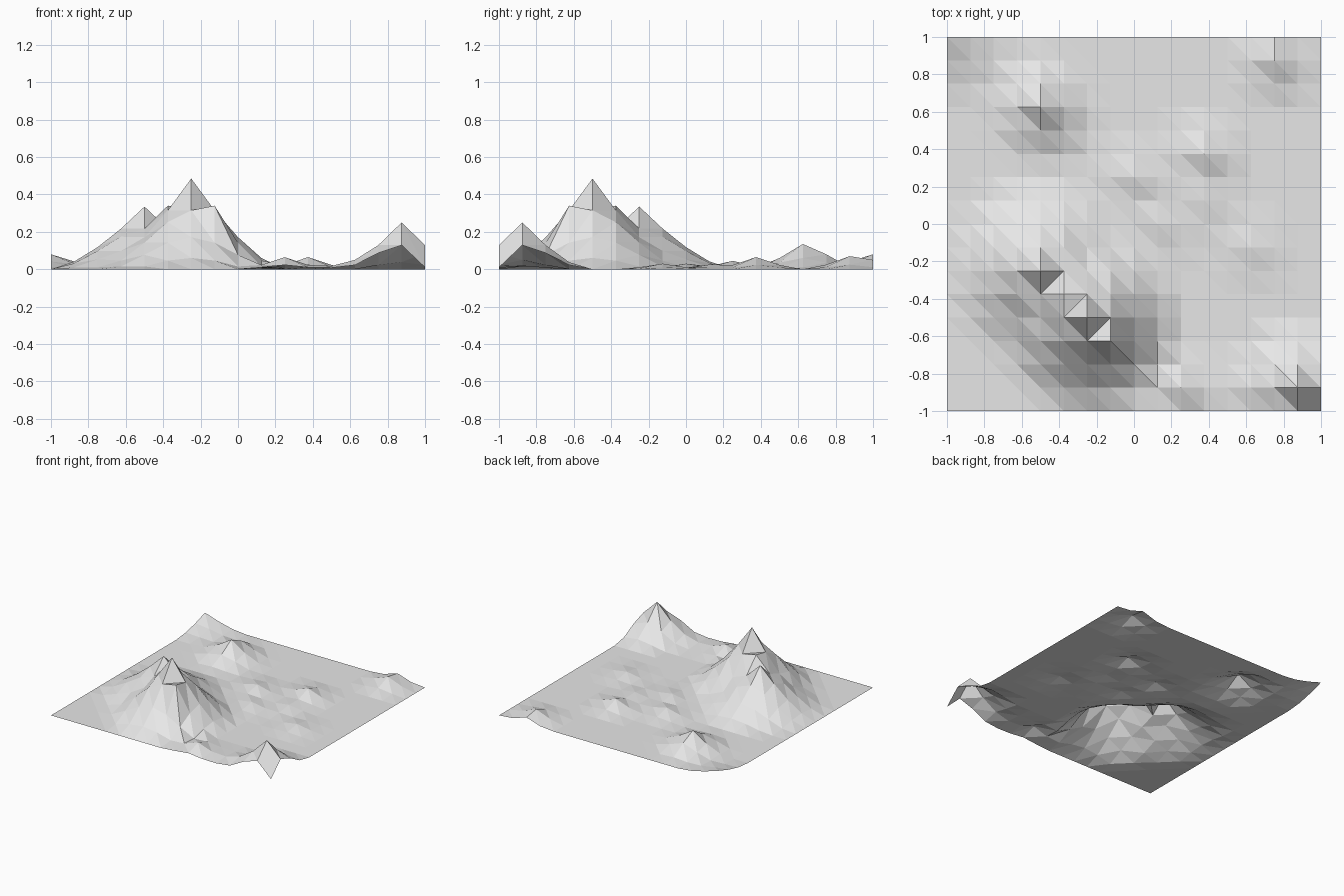
import bpy
import bmesh
from math import hypot

if "Cube" in bpy.data.objects:
    bpy.data.objects.remove(bpy.data.objects["Cube"], do_unlink=True)

CELLS = 16
STEP = 2 / CELLS

# Hills: x, y, height, radius
hills = [
    (-.25, -.5, .485, .5),       # main summit
    (-.5, -.25, .335, .5),       # second summit
    (.875, -.875, .25, .35),     # corner peak
    (-.5, .625, .135, .3),       # back mound
    (-1, 1, .08, .35),           # raised corner
    (.75, .875, .07, .25),
    (.375, .375, .065, .25),
    (.25, -.875, .065, .25),
    (.625, -.875, .05, .25),
    (0, .25, .045, .25),
    (.125, 0, .03, .25),
    (.625, -.125, .03, .25),
    (.375, .125, .025, .25),
]

# Single points pulled up or down after the hills
spikes = {
    (-.375, -.375): .34,
    (-.125, -.625): .34,
    (1, -1): .01,
    (-.5, .75): .08,
    (.75, 1): .05,
}


def height(x, y):
    if (x, y) in spikes:
        return spikes[x, y]
    return max(h * max(0, 1 - hypot(x - hx, y - hy) / r) ** 1.5
               for hx, hy, h, r in hills)


# Terrain sheet: a square grid split into triangles
bm = bmesh.new()
rows = []
for j in range(CELLS + 1):
    row = []
    for i in range(CELLS + 1):
        x, y = i * STEP - 1, j * STEP - 1
        row.append(bm.verts.new((x, y, height(x, y))))
    rows.append(row)

for j in range(CELLS):
    for i in range(CELLS):
        bl, br = rows[j][i:i + 2]
        tl, tr = rows[j + 1][i:i + 2]
        # Sharp folds take the other diagonal
        fold = tl.co.z + br.co.z - bl.co.z - tr.co.z
        if abs(fold) > .14:
            tris = (bl, br, tr), (bl, tr, tl)
        else:
            tris = (tl, bl, br), (tl, br, tr)
        for tri in tris:
            bm.faces.new(tri)

mesh = bpy.data.meshes.new("terrain")
bm.to_mesh(mesh)
bm.free()
terrain = bpy.data.objects.new("terrain", mesh)
bpy.context.collection.objects.link(terrain)

# Plain grey rock
grey = bpy.data.materials.new("light_grey")
grey.use_nodes = True
colour = (.8, .8, .8, 1)
grey.diffuse_color = colour
grey.node_tree.nodes["Principled BSDF"].inputs["Base Color"].default_value = colour
mesh.materials.append(grey)
